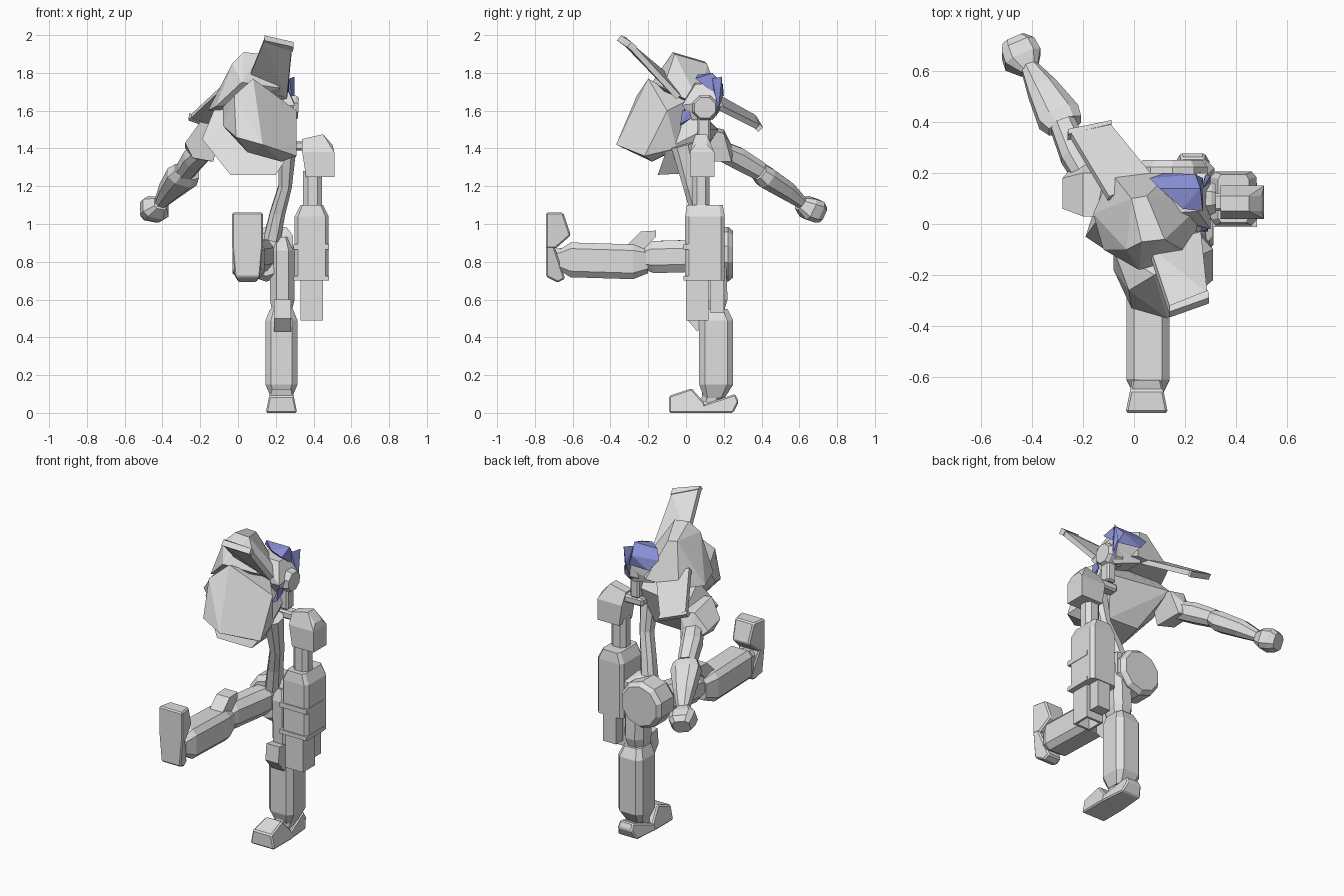
import bpy, bmesh
from math import pi, cos, sin
from mathutils import Vector, Matrix

cube = bpy.data.objects.get("Cube")
if cube:
    bpy.data.objects.remove(cube, do_unlink=True)


def material(name, color):
    mat = bpy.data.materials.new(name)
    mat.use_nodes = True
    mat.diffuse_color = color
    mat.node_tree.nodes["Principled BSDF"].inputs["Base Color"].default_value = color
    return mat


GREY = material("armour grey", (.74, .74, .74, 1))
VIOLET = material("visor violet", (.26, .29, .68, 1))


def finish(name, bm, mat=GREY, bevel=0):
    bmesh.ops.recalc_face_normals(bm, faces=bm.faces)
    mesh = bpy.data.meshes.new(name)
    bm.to_mesh(mesh)
    bm.free()
    mesh.materials.append(mat)
    obj = bpy.data.objects.new(name, mesh)
    bpy.context.collection.objects.link(obj)
    if bevel:
        mod = obj.modifiers.new("chamfer", "BEVEL")
        mod.width = bevel
        mod.segments = 1


def hull(name, points, mat=GREY, bevel=0):
    """Faceted solid wrapped around a few corner points."""
    bm = bmesh.new()
    for p in points:
        bm.verts.new(p)
    result = bmesh.ops.convex_hull(bm, input=bm.verts)
    loose = [e for e in result["geom_interior"] if isinstance(e, bmesh.types.BMVert)]
    bmesh.ops.delete(bm, geom=loose, context="VERTS")
    bmesh.ops.dissolve_limit(bm, angle_limit=.18, verts=bm.verts, edges=bm.edges)
    finish(name, bm, mat, bevel)


def box(name, low, high, bevel=0):
    bm = bmesh.new()
    bmesh.ops.create_cube(bm, size=1)
    low, high = Vector(low), Vector(high)
    scale = Matrix.Diagonal(high - low)
    for v in bm.verts:
        v.co = (low + high) / 2 + scale @ v.co
    finish(name, bm, GREY, bevel)


def limb(name, stations, cut=.5):
    """Chamfered-rectangle loft; each station is (centre, half width, half depth)."""
    bm = bmesh.new()
    axis = (Vector(stations[-1][0]) - Vector(stations[0][0])).normalized()
    side = (Vector((1, 0, 0)) - axis * axis.x).normalized()
    up = axis.cross(side)
    section = [(1, cut), (cut, 1), (-cut, 1), (-1, cut),
               (-1, -cut), (-cut, -1), (cut, -1), (1, -cut)]
    rings = []
    for centre, w, d in stations:
        rings.append([bm.verts.new(Vector(centre) + side * a * w + up * b * d)
                      for a, b in section])
    for one, two in zip(rings, rings[1:]):
        for i in range(len(section)):
            j = (i + 1) % len(section)
            bm.faces.new((one[i], one[j], two[j], two[i]))
    bm.faces.new(rings[0])
    bm.faces.new(rings[-1])
    finish(name, bm)


def drum(name, start, end, radius, sides):
    start, end = Vector(start), Vector(end)
    turn = (end - start).to_track_quat("Z", "Y").to_matrix()
    points = []
    for centre, size in ((start, .8), (start.lerp(end, .2), 1), (start.lerp(end, .85), 1), (end, .85)):
        for i in range(sides):
            a = 2 * pi * (i + .5) / sides
            points.append(centre + turn @ Vector((cos(a), sin(a), 0)) * radius * size)
    hull(name, points)


def slab(name, corners, thickness):
    """Thin plate through four corners."""
    a, b, c = (Vector(p) for p in corners[:3])
    offset = (b - a).cross(c - a).normalized() * thickness / 2
    hull(name, [Vector(p) + offset * s for p in corners for s in (1, -1)])


def foot(name, matrix):
    """Toe block and heel block, drawn with the toe at the origin."""
    toe = [(0, 0), (0, .09), (.12, .13), (.19, .05), (.19, 0)]
    heel = [(.17, 0), (.17, .04), (.23, .06), (.35, .1), (.37, .06), (.34, 0)]
    for part, outline in (("toe", toe), ("heel", heel)):
        points = []
        for along, height in outline:
            half = .083 - height * .2 - max(0, along - .28) * .25
            points += [matrix @ Vector((s * half, along, height)) for s in (-1, 1)]
        hull(name + "_" + part, points, GREY, .008)


# Standing leg
foot("standing_foot", Matrix.Translation((.23, -.09, 0)))
limb("standing_ankle", [((.23, .13, .05), .05, .05), ((.23, .15, .15), .06, .06)])
limb("standing_shin", [((.23, .15, .08), .055, .055), ((.23, .16, .15), .085, .09),
                       ((.23, .16, .49), .085, .09), ((.23, .15, .55), .06, .07)], .65)
hull("standing_knee_guard", [(x, y, z) for x in (.19, .28) for y, z in
                             ((0, .5), (.06, .43), (.09, .46), (.09, .59), (.01, .6))])
limb("standing_thigh", [((.23, .13, .5), .045, .06), ((.235, .14, .6), .065, .08),
                        ((.235, .13, .86), .065, .08), ((.23, .13, .93), .045, .06)])

# Kicking leg
foot("kicking_foot", Matrix.Translation((.05, -.74, 1.06)) @ Matrix.Rotation(-pi / 2, 4, "X"))
limb("kicking_ankle", [((.05, -.69, .82), .05, .05), ((.05, -.6, .82), .06, .06)])
limb("kicking_shin", [((.055, -.67, .81), .055, .055), ((.055, -.61, .81), .085, .092),
                      ((.055, -.28, .8), .085, .092), ((.06, -.2, .805), .06, .065)], .65)
hull("kicking_knee_guard", [(x, y, z) for x in (.02, .11) for y, z in
                            ((-.32, .88), (-.24, .96), (-.16, .965), (-.16, .93), (-.22, .87))])
limb("kicking_thigh", [((.06, -.24, .82), .05, .05), ((.07, -.17, .825), .065, .085),
                       ((.1, 0, .83), .07, .085), ((.14, .13, .84), .06, .08)])

# Hips and curved waist
drum("hip_drum", (.15, .07, .84), (.15, .25, .84), .145, 10)
hull("hip_block", [(x, y, z) for x in (.15, .29) for y in (.08, .2)
                   for z in (.8, .94)] + [(.18, .1, 1), (.26, .1, .98)])
limb("waist", [((.18, .1, .92), .045, .05), ((.21, .07, 1.06), .04, .045),
               ((.25, .03, 1.2), .035, .045), ((.26, -.02, 1.42), .05, .06)])

# Torso
hull("lower_torso", [(-.04, -.15, 1.26), (.2, -.15, 1.26), (.2, .02, 1.27), (0, .03, 1.27),
                     (-.19, -.05, 1.45), (-.12, .17, 1.5), (.26, .1, 1.5), (.29, -.1, 1.4),
                     (-.12, .05, 1.62), (.2, 0, 1.65)])
hull("chest", [(.13, -.37, 1.42), (.08, -.2, 1.77), (.31, -.1, 1.6), (.31, -.22, 1.36),
               (-.01, -.33, 1.46), (-.02, -.26, 1.68), (.05, -.25, 1.38), (.23, -.18, 1.33),
               (-.08, -.18, 1.52), (-.08, -.1, 1.62), (.28, -.05, 1.4),
               (.22, 0, 1.65), (.08, 0, 1.42)])
hull("upper_back", [(.03, -.07, 1.91), (.12, -.06, 1.9), (-.01, .1, 1.86), (.05, .11, 1.85),
                    (-.03, -.1, 1.85), (-.16, .04, 1.6), (-.12, -.1, 1.62), (-.09, .2, 1.62),
                    (.14, .2, 1.62), (.27, .08, 1.62), (.22, -.12, 1.72), (.02, -.18, 1.75)])

# Shoulder fins with a lip along the tip
slab("front_fin", [(.06, -.1, 1.78), (.26, -.04, 1.67), (.285, -.28, 1.93), (.14, -.34, 1.98)], .03)
slab("front_fin_lip", [(.14, -.33, 1.975), (.29, -.27, 1.925), (.295, -.3, 1.95), (.14, -.355, 1.985)], .035)
slab("rear_fin", [(-.1, .1, 1.71), (.08, .17, 1.62), (-.1, .39, 1.51), (-.25, .35, 1.57)], .03)
slab("rear_fin_lip", [(-.26, .34, 1.575), (-.09, .38, 1.515), (-.09, .395, 1.5), (-.26, .36, 1.56)], .035)

# Head, turned to the side
hull("head", [(.1, .02, 1.6), (.1, .18, 1.6), (.12, .04, 1.75), (.12, .17, 1.75), (.25, .05, 1.74),
              (.25, .16, 1.74), (.3, -.02, 1.63), (.3, .16, 1.65), (.27, .03, 1.55), (.27, .14, 1.55)])
drum("muzzle", (.2, .1, 1.62), (.32, .1, 1.615), .07, 8)
box("collar", (.24, .06, 1.44), (.3, .13, 1.57), .01)
hull("visor", [(.06, .18, 1.75), (.24, .195, 1.74), (.27, .05, 1.77), (.19, .06, 1.79),
               (.1, .14, 1.8), (.27, .18, 1.67), (.12, .2, 1.68), (.26, .14, 1.8)], VIOLET)
hull("side_crest", [(.27, .14, 1.77), (.3, .19, 1.78), (.3, .17, 1.6), (.27, .16, 1.57),
                    (.28, .195, 1.68)], VIOLET)
hull("cheek_blade", [(.26, -.03, 1.52), (.29, -.03, 1.53), (.29, .03, 1.56), (.295, .02, 1.6),
                     (.27, .02, 1.6), (.29, -.02, 1.6)], VIOLET)

# Outstretched arm
hull("reaching_shoulder", [(-.28, .06, 1.43), (-.28, .18, 1.4), (-.2, .03, 1.54), (-.2, .2, 1.5),
                           (-.1, .03, 1.52), (-.1, .2, 1.48), (-.13, .05, 1.33), (-.13, .24, 1.33),
                           (-.24, .07, 1.35), (-.22, .25, 1.34), (-.17, .25, 1.4)])
limb("reaching_upper_arm", [((-.17, .16, 1.4), .05, .05), ((-.23, .27, 1.35), .058, .058),
                            ((-.28, .39, 1.28), .05, .05)])
limb("reaching_forearm", [((-.27, .385, 1.28), .07, .045), ((-.295, .42, 1.25), .085, .058),
                          ((-.36, .53, 1.18), .06, .05), ((-.42, .63, 1.1), .028, .028)])
limb("reaching_fist", [((-.41, .6, 1.11), .035, .035), ((-.435, .645, 1.085), .075, .06),
                       ((-.455, .69, 1.07), .07, .06), ((-.47, .715, 1.055), .05, .045)], .6)

# Weapon arm
hull("weapon_shoulder", [(x, y, z) for x, z in ((.34, 1.38), (.36, 1.25), (.51, 1.25), (.51, 1.38))
                         for y in (.02, .15)]
     + [(x, y, z) for x, z in ((.34, 1.45), (.45, 1.475), (.5, 1.42)) for y in (.05, .11)])
box("weapon_shoulder_link", (.22, .05, 1.39), (.36, .12, 1.44), .01)
limb("weapon_upper_arm", [((.395, .08, 1.02), .05, .045), ((.395, .08, 1.28), .05, .045)])
limb("weapon_forearm", [((.39, .1, .7), .09, .105), ((.39, .1, 1.04), .09, .105),
                        ((.39, .1, 1.1), .06, .095)], .8)
for label, low, high in (("lower", .7, .725), ("upper", .865, .895)):
    box("weapon_" + label + "_band", (.295, -.012, low), (.483, .16, high))
box("rear_barrel", (.345, .13, .53), (.435, .2, .72))


# Hollow square front barrel, built from four walls
def barrel_wall(name, x, y):
    box("front_barrel_" + name, (x[0], y[0], .49), (x[1], y[1], .72))


barrel_wall("inner", (.33, .345), (0, .12))
barrel_wall("outer", (.435, .45), (0, .12))
barrel_wall("face", (.345, .435), (0, .015))
barrel_wall("back", (.345, .435), (.105, .12))
